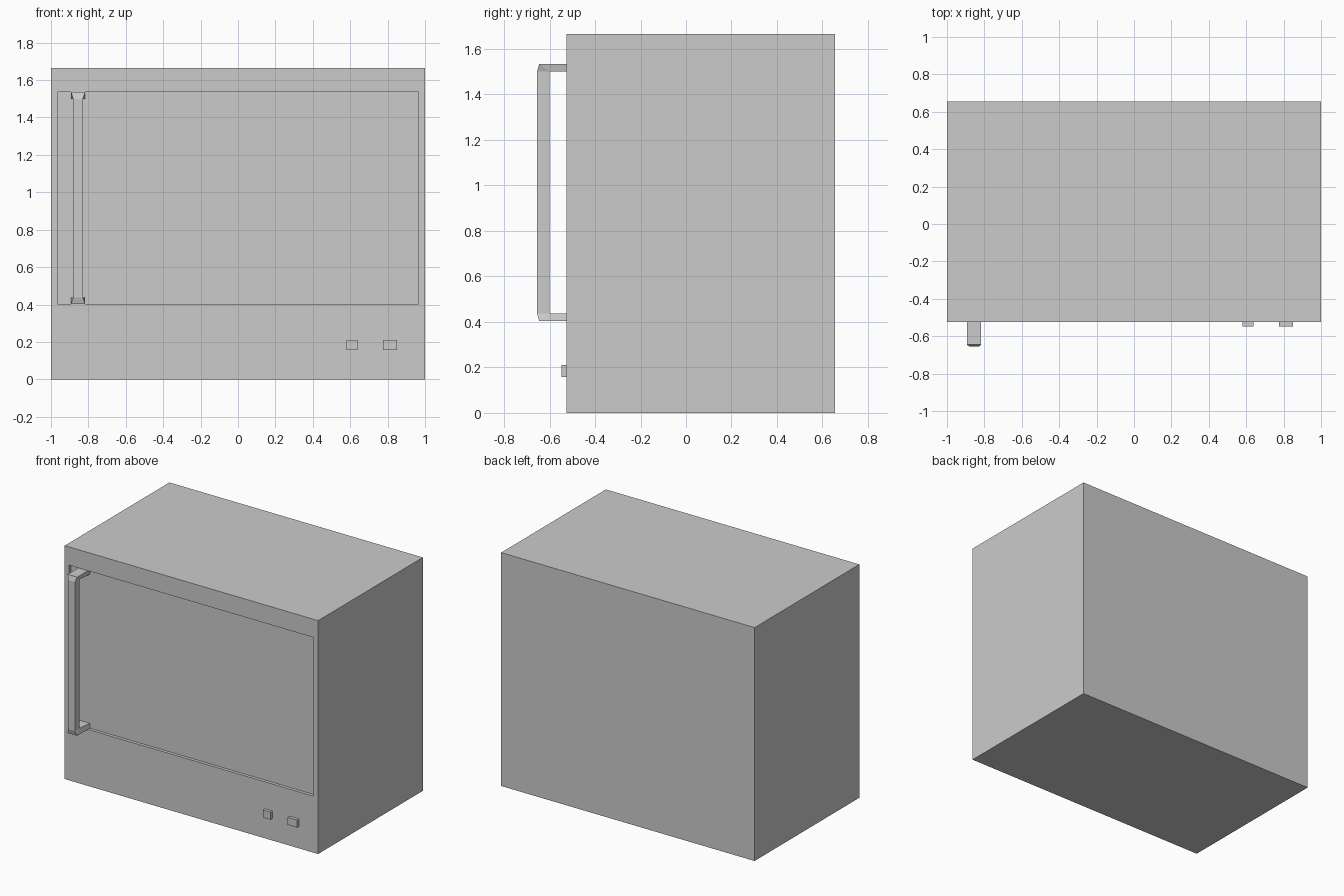
import bpy, bmesh
from mathutils import Vector

if "Cube" in bpy.data.objects:
    bpy.data.objects.remove(bpy.data.objects["Cube"])

FRONT = -0.525      # front plane of the cabinet
RECESS = 0.022      # depth of the door recess


def finish(bm, name):
    bmesh.ops.recalc_face_normals(bm, faces=bm.faces)
    mesh = bpy.data.meshes.new(name)
    bm.to_mesh(mesh)
    bm.free()
    obj = bpy.data.objects.new(name, mesh)
    bpy.context.collection.objects.link(obj)
    return obj


def box_mesh(lo, hi):
    lo, hi = Vector(lo), Vector(hi)
    bm = bmesh.new()
    bmesh.ops.create_cube(bm, size=1)
    for v in bm.verts:
        v.co = (lo + hi) / 2 + v.co * (hi - lo)
    return bm


# Cabinet with a shallow recessed door in the front face
bm = box_mesh((-1, FRONT, 0), (1, 0.655, 1.665))
front = min(bm.faces, key=lambda f: f.calc_center_median().y)
bmesh.ops.inset_individual(bm, faces=[front], thickness=0.035)
for v in front.verts:
    v.co.x = 0.965 if v.co.x > 0 else -0.965
    v.co.z = 1.535 if v.co.z > 0.8 else 0.403
door = bmesh.ops.extrude_discrete_faces(bm, faces=[front])["faces"][0]
for v in door.verts:
    v.co.y += RECESS
finish(bm, "cabinet")

# Door handle: bar with wider, bent ends; each ring is (y, z, half width) outer then inner
WIDE, NARROW, CX, MID = 0.038, 0.026, -0.855, 0.969
upper = [
    ((FRONT + RECESS, 1.535, WIDE), (FRONT + RECESS, 1.5, WIDE)),
    ((-0.645, 1.535, WIDE), (-0.6, 1.5, NARROW)),
    ((-0.655, 1.5, NARROW), (-0.6, 1.5, NARROW)),
]
lower = [tuple((y, 2 * MID - z, w) for y, z, w in ring) for ring in reversed(upper)]
bm = bmesh.new()
rings = []
for outer, inner in upper + lower:
    corners = [(outer, -1), (outer, 1), (inner, 1), (inner, -1)]
    rings.append([bm.verts.new((CX + s * w, y, z)) for (y, z, w), s in corners])
for a, b in zip(rings, rings[1:]):
    for i in range(4):
        j = (i + 1) % 4
        bm.faces.new((a[i], a[j], b[j], b[i]))
bm.faces.new(rings[0])
bm.faces.new(rings[-1])
bmesh.ops.remove_doubles(bm, verts=bm.verts, dist=1e-4)
finish(bm, "door_handle")

# Push buttons
for name, x0, x1 in (("left_button", 0.58, 0.64), ("right_button", 0.775, 0.85)):
    finish(box_mesh((x0, -0.547, 0.157), (x1, FRONT + 0.005, 0.21)), name)
